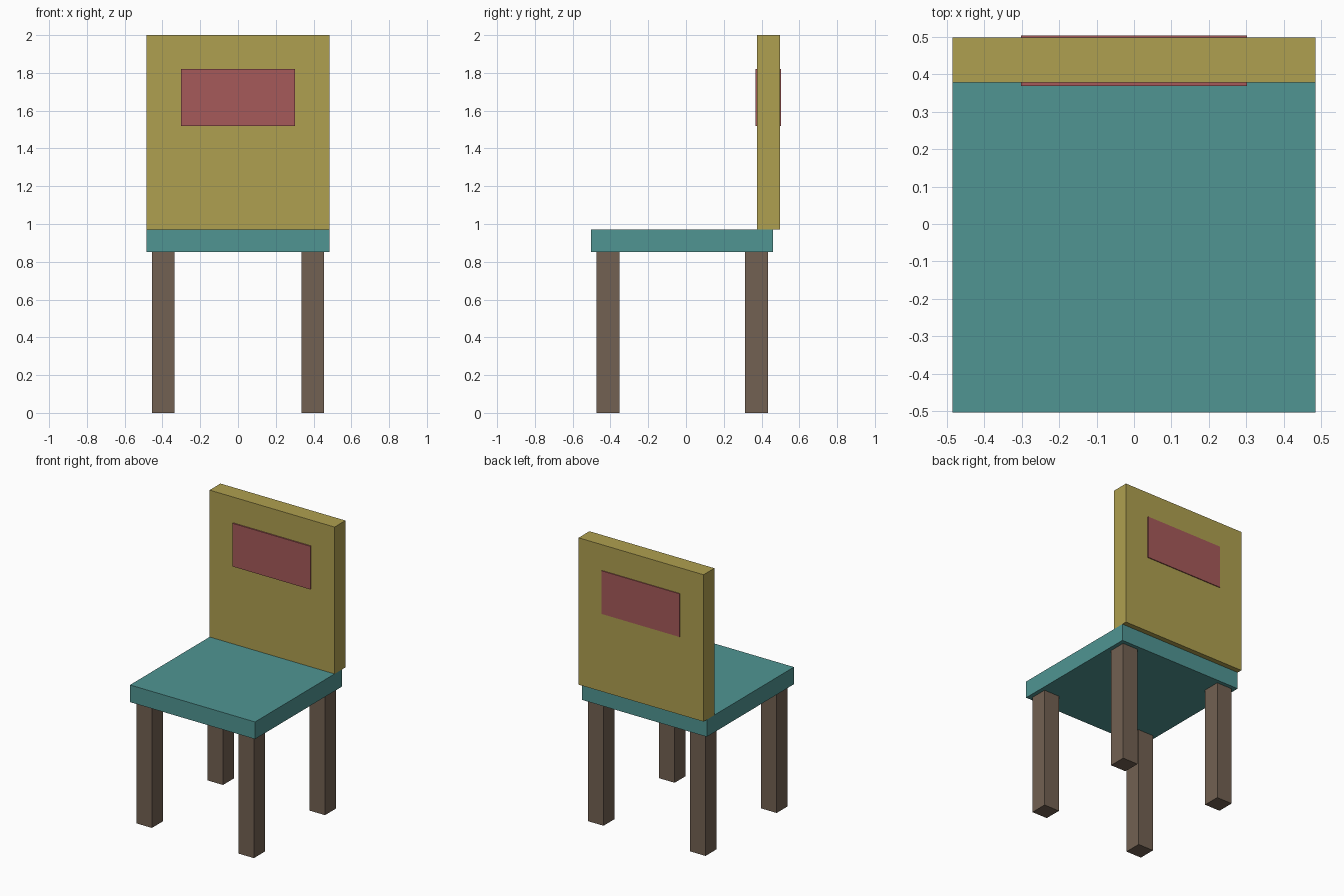
import bpy

if "Cube" in bpy.data.objects:
    bpy.data.objects.remove(bpy.data.objects["Cube"])


def material(name, rgb):
    m = bpy.data.materials.new(name)
    m.diffuse_color = (*rgb, 1)
    m.use_nodes = True
    m.node_tree.nodes["Principled BSDF"].inputs["Base Color"].default_value = m.diffuse_color
    return m


wood = material("brown", (0.17, 0.12, 0.085))
teal = material("teal", (0.08, 0.30, 0.29))
olive = material("olive", (0.43, 0.35, 0.08))
red = material("red", (0.38, 0.10, 0.10))


def box(name, x, y, z, mat):
    """Box spanning the (min, max) range on each axis."""
    spans = (x, y, z)
    bpy.ops.mesh.primitive_cube_add(size=1, location=[(a + b) / 2 for a, b in spans])
    ob = bpy.context.object
    ob.name = name
    ob.scale = [b - a for a, b in spans]
    bpy.ops.object.transform_apply(location=False, rotation=False, scale=True)
    ob.data.materials.append(mat)
    return ob


# Seat and backrest; the backrest overhangs the seat's rear edge
box("seat", (-0.484, 0.484), (-0.503, 0.461), (0.852, 0.972), teal)
box("backrest", (-0.484, 0.484), (0.377, 0.497), (0.972, 2.0), olive)

# Inset panel passing through the backrest, slightly proud on both faces
box("backrest_panel", (-0.302, 0.302), (0.368, 0.503), (1.518, 1.82), red)

# Four square legs
for row, y0 in (("front", -0.474), ("back", 0.313)):
    for side, x in (("left", -0.395), ("right", 0.395)):
        box(f"{row}_{side}_leg", (x - 0.06, x + 0.06), (y0, y0 + 0.121), (0, 0.852), wood)
